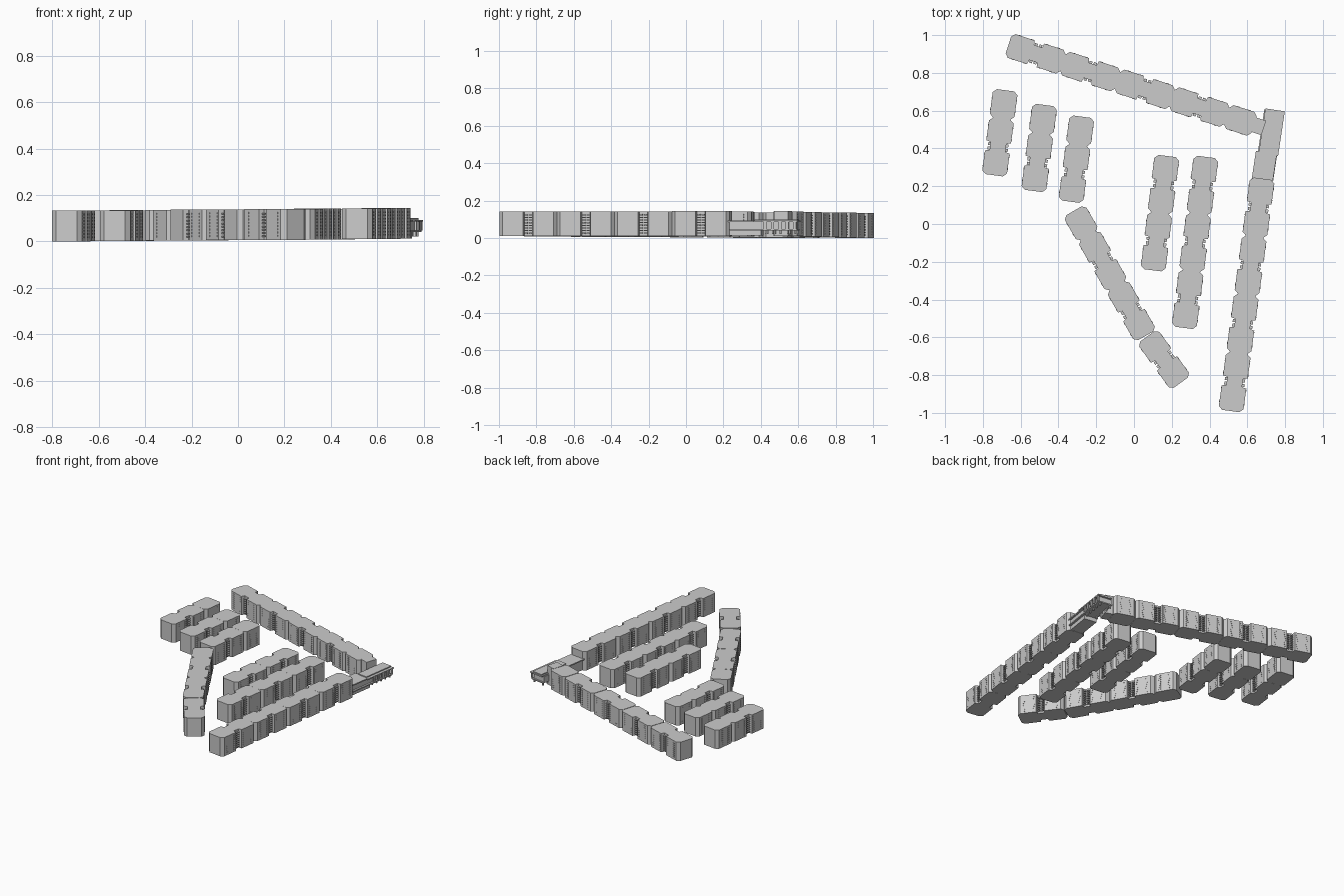
import bpy, bmesh, math
from mathutils import Vector, Matrix

if "Cube" in bpy.data.objects:
    bpy.data.objects.remove(bpy.data.objects["Cube"])

H = 0.132        # building height
W = 0.066        # half width of a block
N = 0.042        # half width of the neck between blocks
FLOORS = 8


def finish(name, bm, matrix):
    bmesh.ops.recalc_face_normals(bm, faces=bm.faces)
    mesh = bpy.data.meshes.new(name)
    bm.to_mesh(mesh)
    bm.free()
    ob = bpy.data.objects.new(name, mesh)
    ob.matrix_world = matrix
    bpy.context.collection.objects.link(ob)
    return ob


def box(bm, x0, x1, y0, y1, z0, z1):
    m = Matrix.Translation(((x0 + x1) / 2, (y0 + y1) / 2, (z0 + z1) / 2))
    m = m @ Matrix.Diagonal((x1 - x0, y1 - y0, z1 - z0, 1))
    bmesh.ops.create_cube(bm, size=1, matrix=m)


def prism(bm, pts, z0, z1):
    f = bm.faces.new([bm.verts.new((x, y, z0)) for x, y in pts])
    r = bmesh.ops.extrude_face_region(bm, geom=[f])
    vs = [v for v in r["geom"] if isinstance(v, bmesh.types.BMVert)]
    bmesh.ops.translate(bm, vec=(0, 0, z1 - z0), verts=vs)


def section(name, p, angle, pitch, blocks):
    """One stairwell section: one or two wide blocks joined by a neck."""
    L = pitch * blocks
    half = [(0, 0.046), (0.018, W), (L - 0.018, W), (L, 0.046)]
    if blocks == 2:
        c = L / 2
        half[2:2] = [(c - 0.027, W), (c - 0.022, N), (c + 0.022, N), (c + 0.027, W)]
    bm = bmesh.new()
    prism(bm, half + [(x, -y) for x, y in reversed(half)], 0, H)
    step = (H - 0.02) / FLOORS
    for i in range(FLOORS):
        z = 0.012 + i * step
        for s in (-1, 1):
            # window panels on the long walls
            cols = [0.045, pitch - 0.045]
            if blocks == 2:
                cols = [0.045, L / 2 - 0.042, L / 2 + 0.042, L - 0.045]
            for x in cols:
                a, b = sorted((s * (W - 0.002), s * (W + 0.0015)))
                box(bm, x - 0.007, x + 0.007, a, b, z + 0.002, z + 0.009)
            # balconies inside the notch
            if blocks == 2:
                a, b = sorted((s * (N - 0.002), s * (N + 0.012)))
                for x in (-0.012, 0.012):
                    box(bm, L / 2 + x - 0.008, L / 2 + x + 0.008, a, b, z, z + 0.006)
    base = 0.008 * (p.x + 0.8)
    m = Matrix.Translation((p.x, p.y, base)) @ Matrix.Rotation(angle, 4, 'Z')
    finish(name, bm, m)


def row(name, p0, p1, pattern):
    a, b = Vector(p0), Vector(p1)
    d = b - a
    pitch = d.length / sum(pattern)
    d.normalize()
    for i, n in enumerate(pattern):
        section(f"{name}_section_{i + 1}", a, math.atan2(d.y, d.x), pitch, n)
        a = a + d * pitch * n


# Apartment rows around and inside the quarter
row("back_row", (-0.665, 0.948), (0.635, 0.525), (2, 2, 2, 2, 1))
row("right_row", (0.512, -0.99), (0.68, 0.24), (2, 2, 2, 2))
row("inner_row_right", (0.265, -0.55), (0.382, 0.355), (2, 2, 2))
row("inner_row_left", (0.10, -0.245), (0.175, 0.36), (2, 2))
row("west_row_a", (-0.74, 0.258), (-0.68, 0.708), (2, 1))
row("west_row_b", (-0.532, 0.175), (-0.472, 0.63), (2, 1))
row("west_row_c", (-0.335, 0.118), (-0.275, 0.568), (2, 1))
row("diagonal_row", (-0.318, 0.07), (0.062, -0.592), (1, 2, 2))
row("diagonal_row_end", (0.07, -0.595), (0.248, -0.84), (2,))

# Link between the back row and the corner pavilion
bm = bmesh.new()
box(bm, -0.005, 0.06, -0.04, 0.04, 0, H)
finish("corner_link", bm, Matrix.Translation((0.63, 0.527, 0.012)) @ Matrix.Rotation(math.radians(-18), 4, 'Z'))

# Low corner pavilion: raised body on posts with stacked roof slabs
ang = math.atan2(0.365, 0.055)
place = Matrix.Translation((0.68, 0.24, 0)) @ Matrix.Rotation(ang, 4, 'Z')
bm = bmesh.new()
box(bm, 0, 0.355, -0.045, 0.045, 0.048, 0.085)
finish("pavilion_body", bm, place)
bm = bmesh.new()
box(bm, -0.01, 0.14, -0.056, 0.056, 0.085, 0.093)
box(bm, 0.13, 0.37, -0.064, 0.04, 0.085, 0.093)
box(bm, 0.135, 0.365, -0.045, 0.03, 0.093, 0.1)
finish("pavilion_roof", bm, place)
bm = bmesh.new()
box(bm, 0, 0.365, -0.058, 0.045, 0.04, 0.048)
finish("pavilion_floor", bm, place)
bm = bmesh.new()
box(bm, 0.0, 0.17, -0.045, 0.045, 0.013, 0.04)
for i in range(5):
    x = 0.19 + i * 0.04
    for y in (-0.045, 0.03):
        box(bm, x, x + 0.008, y, y + 0.008, 0.022, 0.04)
    box(bm, x - 0.004, x + 0.012, -0.063, -0.055, 0.048, 0.085)
finish("pavilion_base_and_posts", bm, place)
